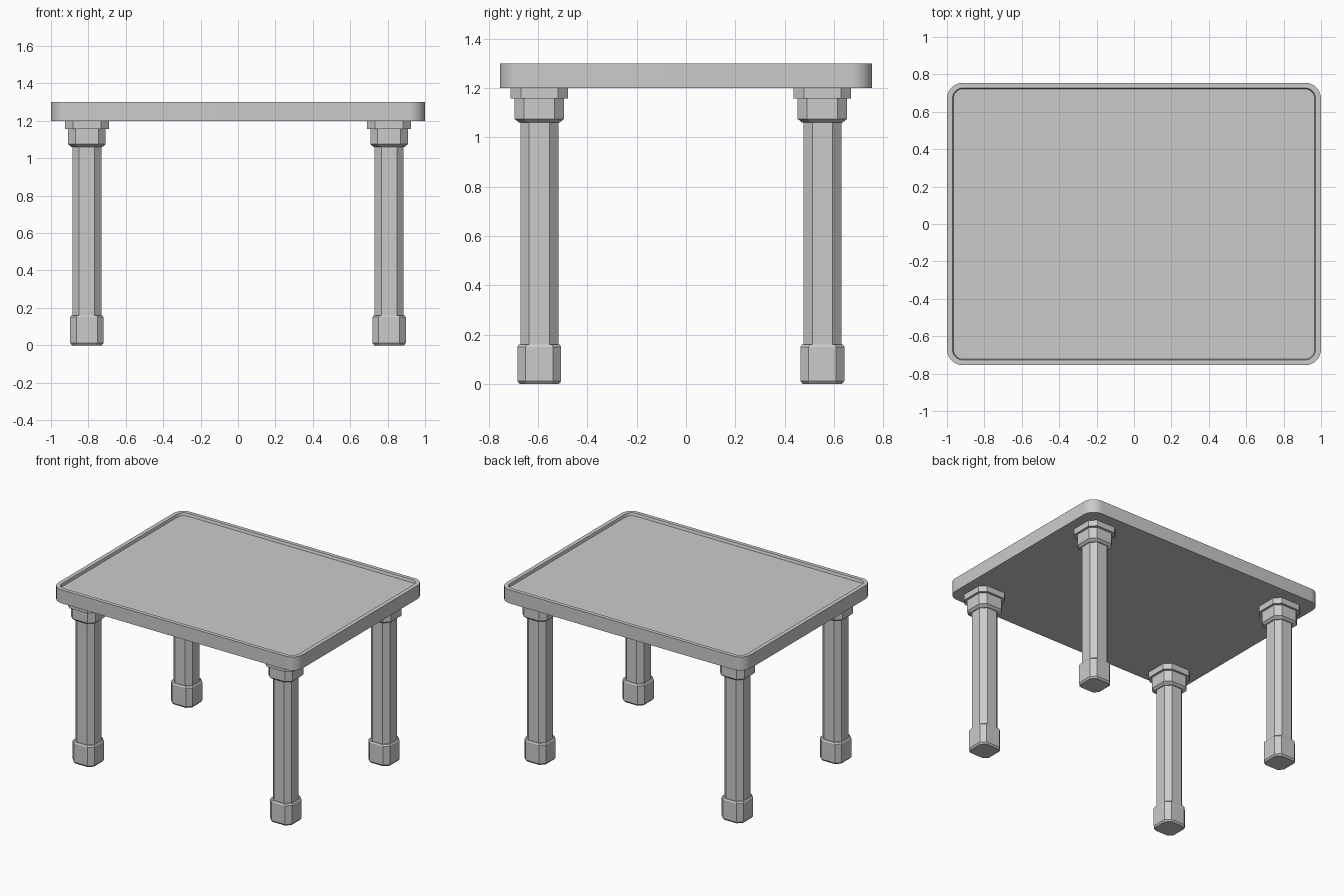
import bpy, bmesh, math

if "Cube" in bpy.data.objects:
    bpy.data.objects.remove(bpy.data.objects["Cube"])


def rounded_rect(hx, hy, r, segs):
    """Corner-rounded rectangle; segs=1 gives a chamfered (octagonal) outline."""
    pts = []
    for i, (sx, sy) in enumerate([(1, 1), (-1, 1), (-1, -1), (1, -1)]):
        for k in range(segs + 1):
            a = math.pi / 2 * (i + k / segs)
            pts.append((sx * (hx - r) + r * math.cos(a),
                        sy * (hy - r) + r * math.sin(a)))
    return pts


def loft(name, sections, segs, location=(0, 0, 0)):
    """Stack outlines (z, half_x, half_y, corner) into a closed solid."""
    bm = bmesh.new()
    rings = [[bm.verts.new((x, y, z)) for x, y in rounded_rect(hx, hy, r, segs)]
             for z, hx, hy, r in sections]
    for low, high in zip(rings, rings[1:]):
        n = len(low)
        for i in range(n):
            j = (i + 1) % n
            bm.faces.new((low[i], low[j], high[j], high[i]))
    bm.faces.new(rings[0][::-1])
    bm.faces.new(rings[-1])
    mesh = bpy.data.meshes.new(name)
    bm.to_mesh(mesh)
    bm.free()
    obj = bpy.data.objects.new(name, mesh)
    obj.location = location
    bpy.context.collection.objects.link(obj)
    return obj


# Table top: rounded slab with a thin raised rim around a shallow recess
top = loft("table_top", [
    (1.20, 1.0, 0.755, 0.085),
    (1.30, 1.0, 0.755, 0.085),
    (1.30, 0.97, 0.727, 0.055),
    (1.28, 0.965, 0.722, 0.05),
], 8)
bpy.context.view_layer.objects.active = top
top.select_set(True)
bpy.ops.object.shade_smooth_by_angle(angle=math.radians(30))

# Leg profile: foot, shaft, collar and flange as (z, half width, chamfer)
leg_profile = [
    (0.0, 0.080, 0.030), (0.012, 0.089, 0.033), (0.15, 0.089, 0.033),
    (0.16, 0.083, 0.033), (0.16, 0.077, 0.036), (1.06, 0.077, 0.036),
    (1.06, 0.083, 0.036), (1.075, 0.100, 0.038), (1.157, 0.100, 0.038),
    (1.157, 0.117, 0.042), (1.20, 0.117, 0.042),
]
sections = [(z, h, h, c) for z, h, c in leg_profile]

# Four legs; the back pair sits slightly further in
for depth, y in (("front", -0.595), ("back", 0.553)):
    for side, x in (("left", -0.808), ("right", 0.808)):
        loft(f"{depth}_{side}_leg", sections, 1, (x, y, 0))
